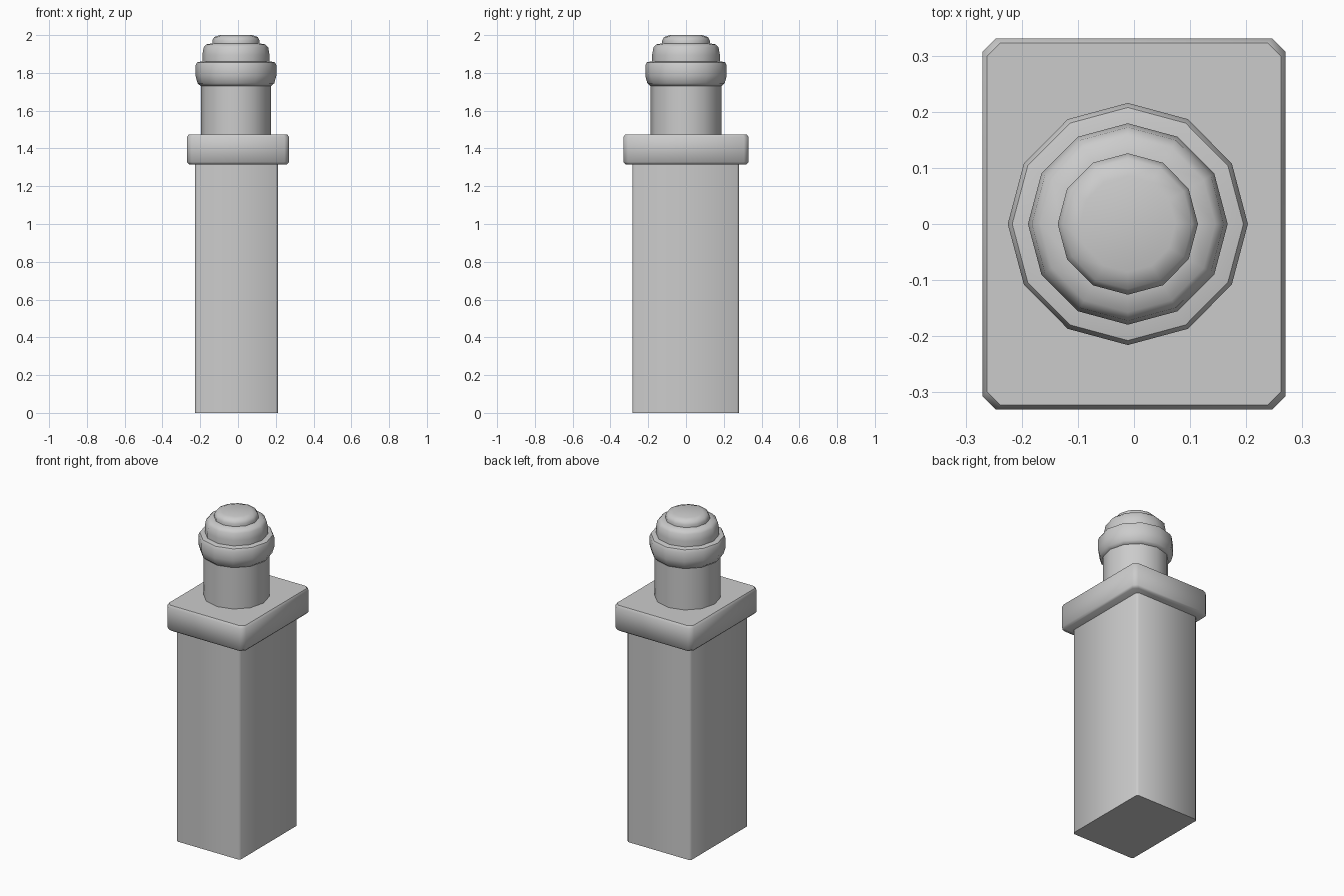
import bpy, bmesh, math

if "Cube" in bpy.data.objects:
    bpy.data.objects.remove(bpy.data.objects["Cube"])


def finish(name, bm, angle):
    bmesh.ops.recalc_face_normals(bm, faces=bm.faces)
    mesh = bpy.data.meshes.new(name)
    bm.to_mesh(mesh)
    bm.free()
    obj = bpy.data.objects.new(name, mesh)
    bpy.context.collection.objects.link(obj)
    bpy.ops.object.select_all(action='DESELECT')
    obj.select_set(True)
    bpy.context.view_layer.objects.active = obj
    bpy.ops.object.shade_smooth_by_angle(angle=math.radians(angle))
    return obj


def loft(name, rings, angle):
    """Skin a stack of equal-sized rings and cap both ends."""
    bm = bmesh.new()
    loops = [[bm.verts.new(p) for p in ring] for ring in rings]
    n = len(loops[0])
    for a, b in zip(loops, loops[1:]):
        for i in range(n):
            j = (i + 1) % n
            bm.faces.new((a[i], a[j], b[j], b[i]))
    bm.faces.new(loops[0][::-1])
    bm.faces.new(loops[-1])
    return finish(name, bm, angle)


def box_ring(x0, x1, y0, y1, c, z):
    """Rectangle with chamfered corners."""
    return [(x0 + c, y0, z), (x1 - c, y0, z), (x1, y0 + c, z), (x1, y1 - c, z),
            (x1 - c, y1, z), (x0 + c, y1, z), (x0, y1 - c, z), (x0, y0 + c, z)]


def round_ring(r, z, sides=12, cx=-0.011):
    return [(cx + r * math.cos(2 * math.pi * i / sides),
             r * 1.008 * math.sin(2 * math.pi * i / sides), z) for i in range(sides)]


# Tall rectangular shaft
loft("shaft", [box_ring(-0.228, 0.212, -0.284, 0.281, 0.012, z) for z in (0, 1.325)], 50)

# Overhanging slab with softened edges
slab = [(0.012, 1.315), (0.0, 1.328), (0.0, 1.46), (0.008, 1.474)]
loft("collar_slab", [box_ring(-0.27 + d, 0.27 - d, -0.331 + d, 0.331 - d, 0.024, z)
                     for d, z in slab], 50)

# Twelve-sided chimney pot: neck, bulging rim and stepped cap
neck = [(0.186, 1.46), (0.186, 1.733)]
rim = [(0.186, 1.73), (0.203, 1.745), (0.214, 1.785), (0.214, 1.84), (0.206, 1.856), (0.176, 1.862)]
step = [(0.178, 1.855), (0.178, 1.895), (0.171, 1.935), (0.156, 1.951), (0.12, 1.957)]
cap = [(0.125, 1.95), (0.125, 1.972), (0.115, 1.99), (0.085, 2.0)]
for name, profile in (("neck", neck), ("rim", rim), ("upper_step", step), ("top_cap", cap)):
    loft(name, [round_ring(r, z) for r, z in profile], 50)
